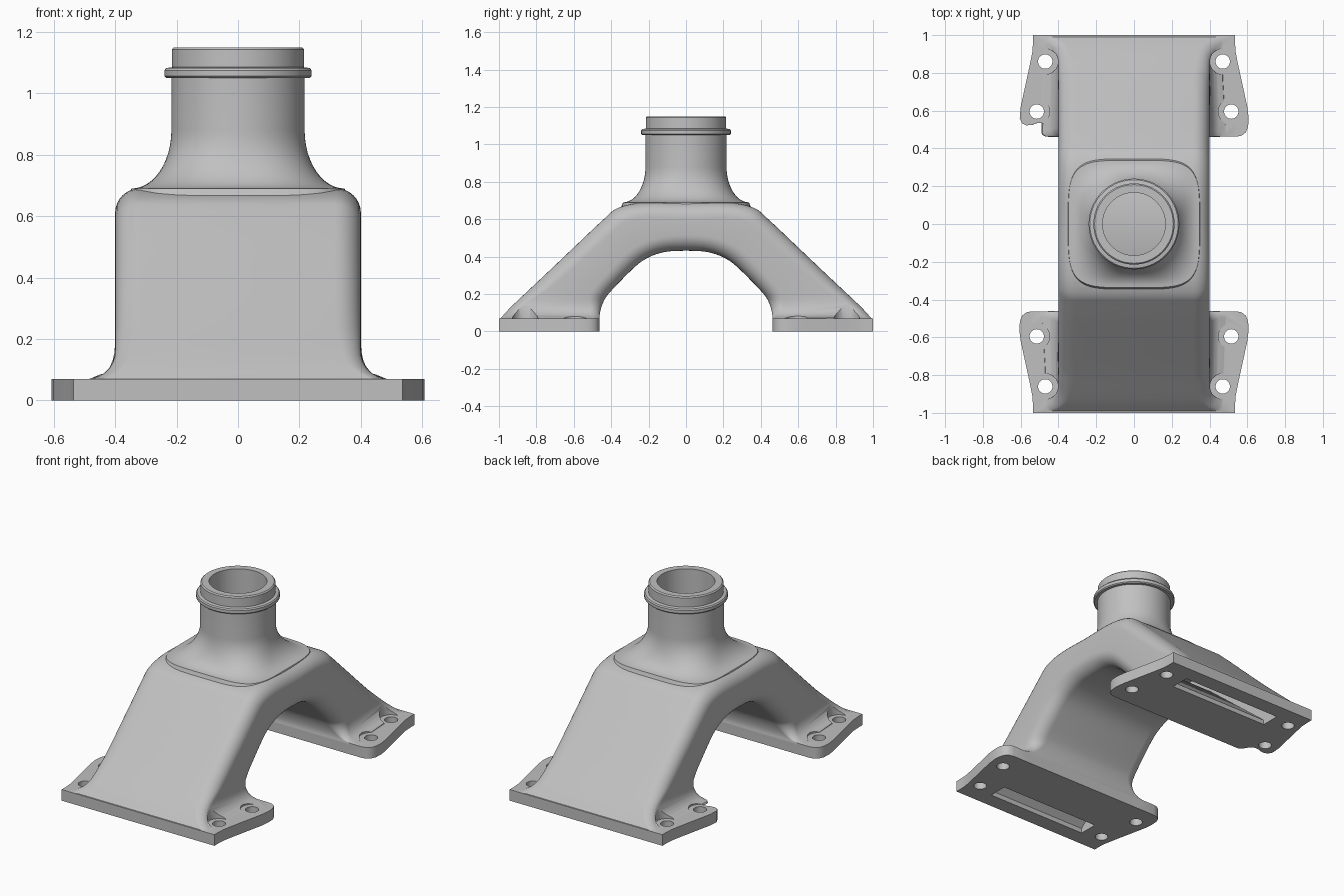
import bpy, bmesh, math
from mathutils import Vector

if "Cube" in bpy.data.objects:
    bpy.data.objects.remove(bpy.data.objects["Cube"])

grey = bpy.data.materials.new("cast_grey")
grey.use_nodes = True
colour = (0.53, 0.53, 0.53, 1)
grey.diffuse_color = colour
grey.node_tree.nodes["Principled BSDF"].inputs["Base Color"].default_value = colour


def loft(name, rings):
    """Solid skinned over closed rings of equal length, capped at both ends."""
    bm = bmesh.new()
    loops = [[bm.verts.new(p) for p in ring] for ring in rings]
    n = len(loops[0])
    for a, b in zip(loops, loops[1:]):
        for i in range(n):
            j = (i + 1) % n
            bm.faces.new((a[i], a[j], b[j], b[i]))
    bm.faces.new(loops[0])
    bm.faces.new(loops[-1])
    bmesh.ops.recalc_face_normals(bm, faces=bm.faces)
    mesh = bpy.data.meshes.new(name)
    bm.to_mesh(mesh)
    bm.free()
    mesh.materials.append(grey)
    ob = bpy.data.objects.new(name, mesh)
    bpy.context.collection.objects.link(ob)
    return ob


def prism(name, outline, z0, z1):
    return loft(name, [[(x, y, z) for x, y in outline] for z in (z0, z1)])


def cylinder(name, x, y, r, z0, z1, n=32):
    turn = [math.tau * i / n for i in range(n)]
    return prism(name, [(x + r * math.cos(a), y + r * math.sin(a)) for a in turn], z0, z1)


def combine(base, tool, operation):
    tool.hide_render = True
    bpy.context.view_layer.objects.active = base
    mod = base.modifiers.new("combine", "BOOLEAN")
    mod.operation, mod.solver, mod.object = operation, "EXACT", tool
    bpy.ops.object.modifier_apply(modifier=mod.name)
    bpy.data.objects.remove(tool)


def smooth_path(points, steps=4):
    """Catmull-Rom curve through the points."""
    p = [Vector(q) for q in points]
    p = [2 * p[0] - p[1]] + p + [2 * p[-1] - p[-2]]
    path = []
    for a, b, c, d in zip(p, p[1:], p[2:], p[3:]):
        for k in range(steps):
            t = k / steps
            path.append(0.5 * (2 * b + (c - a) * t + (2 * a - 5 * b + 4 * c - d) * t * t
                               + (3 * b - a - 3 * c + d) * t ** 3))
    return path + [p[-2]]


# Arched body: rounded sections between the outer slope and the inner arch
outer = smooth_path([(1, .06), (.94, .127), (.84, .222), (.74, .316), (.6, .449),
                     (.44, .6), (.36, .662), (.22, .69), (0, .69)])
inner = smooth_path([(.462, .06), (.46, .1), (.445, .15), (.415, .2), (.33, .29),
                     (.25, .365), (.18, .405), (.1, .427), (0, .432)])


def half_width(z):
    drop = min(.09, max(0, .16 - z))
    return .49 - math.sqrt(.09 ** 2 - drop ** 2)


def body_section(o, i, r, side):
    depth = (o - i).length
    ring = []
    corners = [(.4 - r, depth - r, 0), (r - .4, depth - r, 90),
               (r - .4, r, 180), (.4 - r, r, 270)]
    for cx, cs, start in corners:
        for k in range(9):
            a = math.radians(start + k * 11.25)
            s = cs + r * math.sin(a)
            p = i.lerp(o, s / depth)
            x = (cx + r * math.cos(a)) * half_width(p.y) / .4
            ring.append((x, side * p.x, p.y))
    return ring


last = len(outer) - 1
half = [(o, i, .085 * min(1, .3 + 2.5 * k / last)) for k, (o, i) in enumerate(zip(outer, inner))]
rings = [body_section(*s, 1) for s in half] + [body_section(*s, -1) for s in half[-2::-1]]
body = loft("manifold_body", rings)

# Foot flanges; one corner of the back flange has a wavy relief
corner = [(.42, .462), (.54, .462), (.57, .468), (.592, .485), (.604, .515), (.607, .56),
          (.6, .62), (.55, .85), (.538, .91), (.535, .96), (.535, 1)]
wavy = [(.42, .465), (.438, .48), (.455, .51), (.48, .533), (.51, .535), (.54, .525),
        (.57, .522), (.592, .533), (.605, .56)] + corner[6:]
for name, side, left in (("front_flange", -1, corner), ("back_flange", 1, wavy)):
    outline = [(x, side * y) for x, y in corner] + [(-x, side * y) for x, y in reversed(left)]
    combine(body, prism(name, outline, 0, .07), "UNION")

# Neck: square flare blending into a round pipe with a collar
stations = [(.36, .35, .655, 4.5)]
for k in range(12, -1, -1):
    a = math.radians(k * 7.5)
    f = 1 - math.cos(a)
    stations.append((.217 + .13 * f, .217 + .12 * f, .88 - .19 * math.sin(a), 2 + 2.5 * f))
for r, z in ((.217, 1.05), (.234, 1.05), (.24, 1.056), (.24, 1.075), (.234, 1.082),
             (.215, 1.085), (.215, 1.143), (.208, 1.15)):
    stations.append((r, r, z, 2))


def power(v, n):
    return math.copysign(abs(v) ** (2 / n), v)


turn = [math.tau * (i + .5) / 96 for i in range(96)]
neck = loft("neck", [[(hx * power(math.cos(a), n), hy * power(math.sin(a), n), z) for a in turn]
                     for hx, hy, z, n in stations])
combine(body, neck, "UNION")

# Inner duct: flat passage from each foot slot up to the round bore
roof = [(.9, -.02), (.9, .03), (.33, .56), (.2, .59)]
floor = [(.22, .48), (.28, .45), (.78, .03), (.78, -.02)]
duct = roof + [(-y, z) for y, z in reversed(roof)]
duct += [(-y, z) for y, z in reversed(floor)] + floor
# the profile runs over the roof, down the far foot and back along the floor
profile = [(y, z) for y, z in roof] + [(-y, z) for y, z in reversed(roof)]
profile += [(-y, z) for y, z in reversed(floor)] + floor
combine(body, loft("duct_cutter", [[(x, y, z) for y, z in profile]
                                   for x in (-.35, .35)]), "DIFFERENCE")
combine(body, cylinder("bore_cutter", 0, 0, .166, .5, 1.2, 64), "DIFFERENCE")

# Bolt holes with spot faces
for sx in (-1, 1):
    for sy in (-1, 1):
        for x, y in ((.515, .595), (.47, .86)):
            combine(body, cylinder("spot_cutter", sx * x, sy * y, .068, .07, .2), "DIFFERENCE")
            combine(body, cylinder("bolt_cutter", sx * x, sy * y, .038, -.1, .2), "DIFFERENCE")

bpy.ops.object.select_all(action="DESELECT")
body.select_set(True)
bpy.context.view_layer.objects.active = body
bpy.ops.object.shade_smooth_by_angle(angle=math.radians(35))
